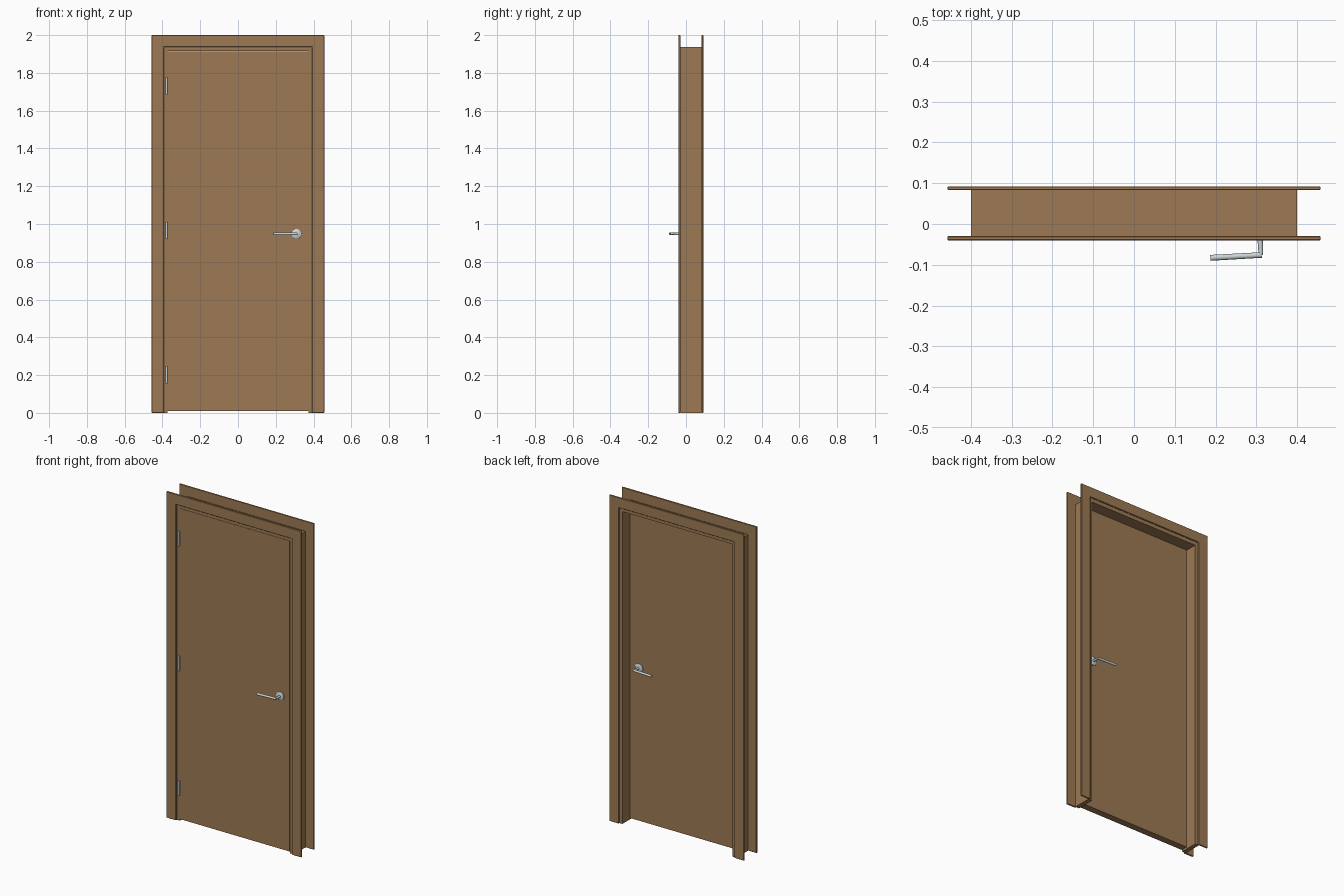
import bpy, bmesh, math
from mathutils import Vector

if "Cube" in bpy.data.objects:
    bpy.data.objects.remove(bpy.data.objects["Cube"])


def material(name, rgb):
    m = bpy.data.materials.new(name)
    m.diffuse_color = (*rgb, 1)
    m.use_nodes = True
    m.node_tree.nodes["Principled BSDF"].inputs["Base Color"].default_value = m.diffuse_color
    return m


WOOD = material("warm_wood", (0.337, 0.195, 0.089))
STEEL = material("satin_steel", (0.60, 0.66, 0.67))


def finish(name, bm, mat, smooth=False):
    bmesh.ops.recalc_face_normals(bm, faces=bm.faces)
    me = bpy.data.meshes.new(name)
    bm.to_mesh(me)
    bm.free()
    me.materials.append(mat)
    ob = bpy.data.objects.new(name, me)
    bpy.context.collection.objects.link(ob)
    if smooth:
        bpy.ops.object.select_all(action='DESELECT')
        ob.select_set(True)
        bpy.context.view_layer.objects.active = ob
        bpy.ops.object.shade_smooth_by_angle(angle=math.radians(40))
    return ob


def extrude_y(name, outline, y0, y1, mat=WOOD, bevel=0):
    """Extrude an x/z outline from y0 to y1."""
    bm = bmesh.new()
    face = bm.faces.new([bm.verts.new((x, y0, z)) for x, z in outline])
    ret = bmesh.ops.extrude_face_region(bm, geom=[face])
    moved = [g for g in ret["geom"] if isinstance(g, bmesh.types.BMVert)]
    bmesh.ops.translate(bm, verts=moved, vec=(0, y1 - y0, 0))
    ob = finish(name, bm, mat)
    if bevel:
        mod = ob.modifiers.new("eased_edges", 'BEVEL')
        mod.width, mod.segments = bevel, 1
    return ob


def surround(outer_x, outer_z, inner_x, inner_z):
    """Upside-down U outline, open at the floor."""
    return [(-outer_x, 0), (-outer_x, outer_z), (outer_x, outer_z), (outer_x, 0),
            (inner_x, 0), (inner_x, inner_z), (-inner_x, inner_z), (-inner_x, 0)]


def rod(name, stations, segments=20):
    """Capped round bar through (point, radius) pairs."""
    a, b = Vector(stations[0][0]), Vector(stations[-1][0])
    turn = (b - a).to_track_quat('Z', 'Y')
    bm = bmesh.new()
    rings = []
    for point, r in stations:
        rings.append([bm.verts.new(Vector(point) + turn @ Vector(
            (r * math.cos(t), r * math.sin(t), 0)))
            for t in (math.tau * i / segments for i in range(segments))])
    for lo, hi in zip(rings, rings[1:]):
        for i in range(segments):
            j = (i + 1) % segments
            bm.faces.new((lo[i], lo[j], hi[j], hi[i]))
    bm.faces.new(rings[0])
    bm.faces.new(rings[-1])
    return finish(name, bm, STEEL, smooth=True)


# Frame lining and the trims on both sides of the wall
DOOR_FRONT, DOOR_BACK = -0.03, 0.012
extrude_y("frame_lining", surround(0.40, 1.938, 0.374, 1.915), -0.03, 0.083)
trim = surround(0.457, 2.0, 0.393, 1.937)
extrude_y("front_trim", trim, -0.04, -0.03, bevel=0.0015)
extrude_y("back_trim", trim, 0.083, 0.092, bevel=0.0015)

# Door leaf
extrude_y("door_leaf", [(-0.372, 0.01), (0.372, 0.01), (0.372, 1.914), (-0.372, 1.914)],
          DOOR_FRONT, DOOR_BACK)

# Hinge knuckles with small leaves
for z in (0.20, 0.965, 1.73):
    rod("hinge_knuckle", [((-0.379, -0.033, z - 0.045), 0.006),
                          ((-0.379, -0.033, z + 0.045), 0.006)], 16)

# Lever handles on both faces
X, Z = 0.309, 0.948
for side, face, d in (("front", DOOR_FRONT, -1), ("back", DOOR_BACK, 1)):
    rod(side + "_rose", [((X, face, Z), 0.026), ((X, face + d * 0.006, Z), 0.026),
                         ((X, face + d * 0.009, Z), 0.022)], 28)
    rod(side + "_handle_neck", [((X, face, Z), 0.007),
                                ((X + 0.002, face + d * 0.046, Z), 0.0055)], 16)
    rod(side + "_lever", [((X + 0.004, face + d * 0.046, Z), 0.0068),
                          ((0.187, face + d * 0.053, Z), 0.0072)], 20)
